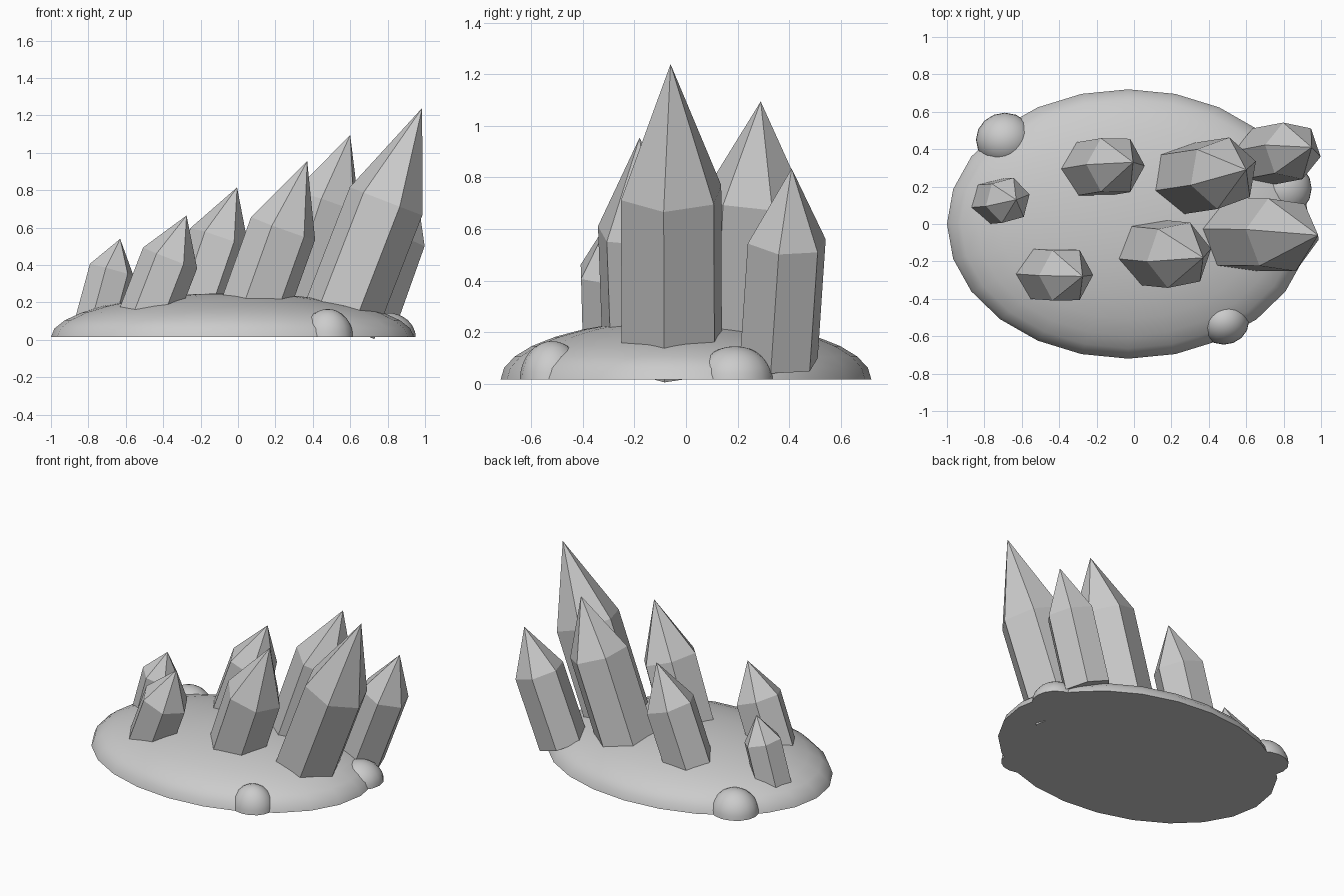
import bpy, bmesh, math
from mathutils import Vector

cube = bpy.data.objects.get("Cube")
if cube:
    bpy.data.objects.remove(cube, do_unlink=True)

stone = bpy.data.materials.new("grey stone")
stone.use_nodes = True
GREY = (0.6, 0.6, 0.6, 1)
stone.diffuse_color = GREY
stone.node_tree.nodes["Principled BSDF"].inputs["Base Color"].default_value = GREY


def add_object(name, bm, smooth=False):
    bmesh.ops.recalc_face_normals(bm, faces=bm.faces)
    mesh = bpy.data.meshes.new(name)
    bm.to_mesh(mesh)
    bm.free()
    mesh.materials.append(stone)
    obj = bpy.data.objects.new(name, mesh)
    bpy.context.collection.objects.link(obj)
    if smooth:
        bpy.ops.object.select_all(action='DESELECT')
        obj.select_set(True)
        bpy.context.view_layer.objects.active = obj
        bpy.ops.object.shade_smooth_by_angle(angle=math.radians(45))
    return obj


def dome(name, x, y, size, segments):
    """Half ellipsoid with a flat underside."""
    bm = bmesh.new()
    bmesh.ops.create_uvsphere(bm, u_segments=segments, v_segments=16, radius=1)
    geom = bm.verts[:] + bm.edges[:] + bm.faces[:]
    bmesh.ops.bisect_plane(bm, geom=geom, plane_co=(0, 0, 0), plane_no=(0, 0, -1),
                           clear_outer=True, dist=0.001)
    rim = [e for e in bm.edges if e.is_boundary]
    bmesh.ops.contextual_create(bm, geom=rim)
    for v in bm.verts:
        v.co = Vector((x + v.co.x * size[0], y + v.co.y * size[1], 0.015 + v.co.z * size[2]))
    add_object(name, bm, smooth=True)


def crystal(name, foot, tip, radius, point, turn):
    """Leaning six-sided prism; point is the share of the axis taken by the tip."""
    foot, tip = Vector(foot), Vector(tip)
    axis = (tip - foot).normalized()
    side = (Vector((1, 0, 0)) - axis * axis.x).normalized()
    across = axis.cross(side)
    bm = bmesh.new()
    rings = []
    for centre in (foot, foot.lerp(tip, 1 - point)):
        angles = [math.radians(turn + 60 * k) for k in range(6)]
        rings.append([bm.verts.new(centre + radius * (side * math.cos(a) + across * math.sin(a)))
                      for a in angles])
    apex = bm.verts.new(tip)
    low, high = rings
    bm.faces.new(low)
    for k in range(6):
        n = (k + 1) % 6
        bm.faces.new((low[k], low[n], high[n], high[k]))
        bm.faces.new((high[k], high[n], apex))
    add_object(name, bm)


# Rocky base with small bumps on its rim
dome("base_mound", -0.03, 0, (0.97, 0.72, 0.235), 24)
dome("bump_back", -0.69, 0.45, (0.155, 0.145, 0.15), 16)
dome("bump_front", 0.48, -0.52, (0.135, 0.125, 0.15), 16)
dome("bump_side", 0.8, 0.19, (0.15, 0.15, 0.13), 16)

# Crystals, smallest to largest
crystal("crystal_tiny", (-0.755, 0.12, 0.08), (-0.63, 0.13, 0.54), 0.125, 0.36, 15)
crystal("crystal_small", (-0.49, -0.265, 0.11), (-0.275, -0.28, 0.665), 0.155, 0.41, 0)
crystal("crystal_middle", (-0.245, 0.29, 0.12), (-0.005, 0.33, 0.815), 0.165, 0.39, 0)
crystal("crystal_edge", (0.685, 0.36, 0.09), (0.95, 0.41, 0.835), 0.16, 0.38, -10)
crystal("crystal_centre", (0.07, -0.15, 0.12), (0.37, -0.18, 0.955), 0.185, 0.43, 10)
crystal("crystal_tall", (0.27, 0.24, 0.12), (0.6, 0.29, 1.095), 0.195, 0.37, 20)
crystal("crystal_largest", (0.535, -0.055, 0.08), (0.985, -0.06, 1.24), 0.21, 0.43, -8)
